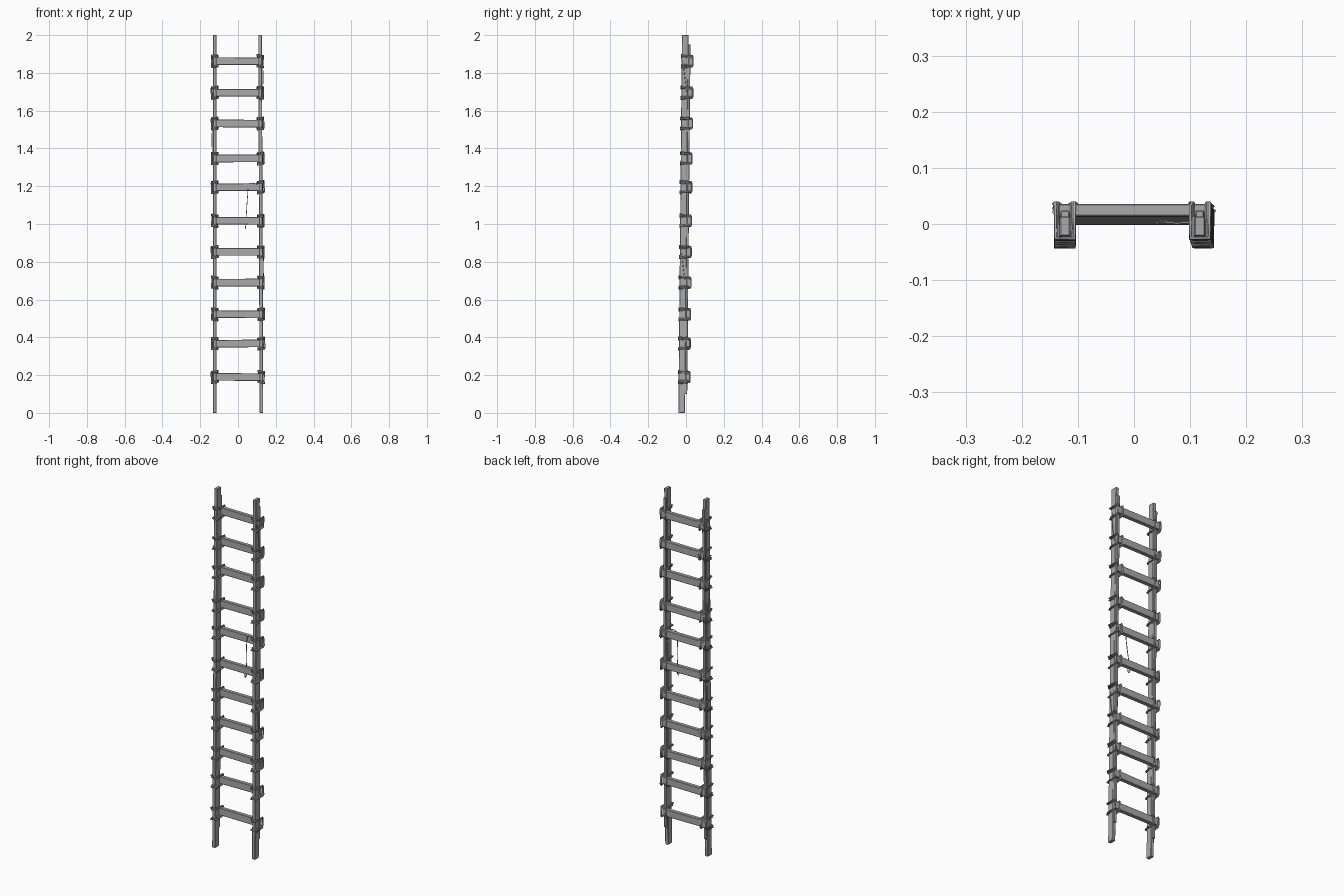
import bpy, bmesh, random
from mathutils import Vector

random.seed(4)
if "Cube" in bpy.data.objects:
    bpy.data.objects.remove(bpy.data.objects["Cube"])

mat = bpy.data.materials.new("weathered grey")
mat.use_nodes = True
mat.diffuse_color = (0.4, 0.4, 0.4, 1)
mat.node_tree.nodes["Principled BSDF"].inputs["Base Color"].default_value = (0.4, 0.4, 0.4, 1)


def add_object(name, mesh):
    mesh.materials.clear()
    mesh.materials.append(mat)
    obj = bpy.data.objects.new(name, mesh)
    bpy.context.collection.objects.link(obj)
    return obj


def beam(name, start, end, side, up, bevel=0.002):
    """Squared timber between two points; side and up are half-size vectors."""
    bm = bmesh.new()
    rings = []
    for p in (start, end):
        rings.append([bm.verts.new(Vector(p) + Vector(side) * a + Vector(up) * b)
                      for a, b in ((-1, -1), (1, -1), (1, 1), (-1, 1))])
    for i in range(4):
        j = (i + 1) % 4
        bm.faces.new((rings[0][i], rings[0][j], rings[1][j], rings[1][i]))
    bm.faces.new(rings[0][::-1])
    bm.faces.new(rings[1])
    bmesh.ops.recalc_face_normals(bm, faces=bm.faces)
    bmesh.ops.bevel(bm, geom=bm.edges[:], offset=bevel, segments=1, affect='EDGES')
    mesh = bpy.data.meshes.new(name)
    bm.to_mesh(mesh)
    bm.free()
    return add_object(name, mesh)


def rope(name, paths, radius=0.003, closed=True):
    """Thin cord swept along each path, stored as one mesh."""
    curve = bpy.data.curves.new(name + "_path", 'CURVE')
    curve.dimensions = '3D'
    curve.bevel_depth = radius
    curve.bevel_resolution = 1
    curve.use_fill_caps = True
    for path in paths:
        spline = curve.splines.new('POLY')
        spline.points.add(len(path) - 1)
        for point, co in zip(spline.points, path):
            point.co = (*co, 1)
        spline.use_cyclic_u = closed
    temp = bpy.data.objects.new(name + "_path", curve)
    mesh = bpy.data.meshes.new_from_object(temp)
    bpy.data.objects.remove(temp)
    bpy.data.curves.remove(curve)
    mesh.name = name
    return add_object(name, mesh)


def lean(z):
    return -0.023 + 0.0095 * z


def rail_x(s, z):
    return s * 0.123 if s < 0 else 0.124 - 0.0035 * z


# Rails: a full-length front post with a shorter strip behind it
for s, label in ((-1, "right"), (1, "left")):
    beam(label + "_rail", (rail_x(s, 0), lean(0), 0), (rail_x(s, 2), lean(2), 2),
         (0.0095, 0, 0), (0, 0.0175, 0))
    lo, hi = 0.1, 1.95
    beam(label + "_rail_strip", (rail_x(s, lo), lean(lo) + 0.021, lo),
         (rail_x(s, hi), lean(hi) + 0.021, hi), (0.008, 0, 0), (0, 0.0075, 0))

# Rungs with a square lashing at each end
rungs = (0.19, 0.367, 0.522, 0.69, 0.852, 1.017, 1.195, 1.347, 1.532, 1.695, 1.862)
for n, z in enumerate(rungs, 1):
    y = lean(z) + 0.03
    tilt = random.uniform(-0.002, 0.002)
    beam(f"rung_{n}", (-0.135, y, z - tilt), (0.133, y, z + tilt),
         (0, 0.011, 0), (0, 0, 0.02))
    for s, label in ((-1, "right"), (1, "left")):
        x = rail_x(s, z)
        front, back = lean(z) - 0.02, y + 0.013
        loops = []
        for k in range(3):
            h = 0.022 + 0.005 * k
            w = 0.012 + 0.0025 * k
            t = random.uniform(-0.004, 0.004)
            loops.append([(x - w, front, z + h + t), (x + w, front, z + h - t),
                          (x + w, back - 0.004, z + h - 0.002), (x + w, back, z + 0.02),
                          (x + w - t, back, z - 0.02), (x + w, back - 0.004, z - h + 0.002),
                          (x + w, front, z - h - t), (x - w, front, z - h + t),
                          (x - w, back - 0.004, z - h + 0.002), (x - w, back, z - 0.02),
                          (x - w + t, back, z + 0.02), (x - w, back - 0.004, z + h - 0.002)])
        rope(f"{label}_lashing_{n}", loops)

# Loose cord wound on a rung and hanging down with a hooked end
z = rungs[6]
f = lean(z) + 0.015
rope("hanging_cord", [[(0.11, f, z + 0.015), (0.075, f - 0.002, z + 0.022),
     (0.055, f, z + 0.018), (0.052, f - 0.002, z - 0.03), (0.047, f + 0.002, 1.1),
     (0.042, f + 0.012, 1.01), (0.04, f + 0.014, 0.985), (0.04, f + 0.008, 0.976),
     (0.041, f + 0.001, 0.98), (0.042, f - 0.001, 1.0)]], 0.002, False)

# Slack cords running along the rails between lashings
for s, lo, hi, label in ((-1, 1.36, 1.53, "right_slack_cord"), (1, 0.7, 0.85, "left_slack_cord"),
                         (1, 1.70, 1.86, "upper_left_slack_cord")):
    path = []
    for i in range(7):
        u = i / 6
        z = lo + (hi - lo) * u
        path.append((rail_x(s, z) + s * (0.011 + 0.016 * u * (1 - u)), lean(z) + 0.01 - 0.02 * u, z))
    rope(label, [path], 0.002, False)
